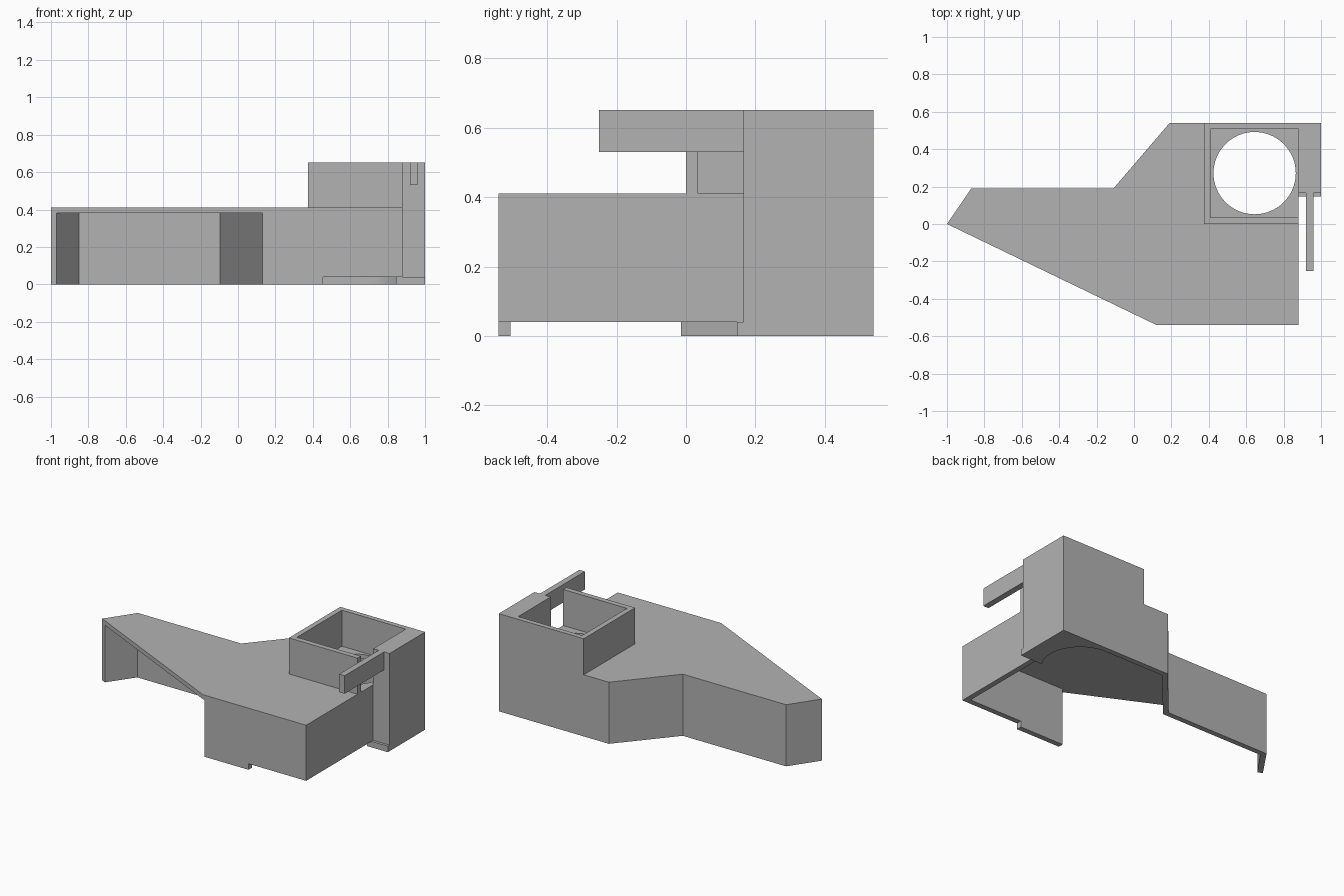
import bpy
import bmesh
from math import cos, sin, radians

cube = bpy.data.objects.get("Cube")
if cube:
    bpy.data.objects.remove(cube, do_unlink=True)

grey = bpy.data.materials.new("plain grey")
grey.use_nodes = True
colour = (0.45, 0.45, 0.45, 1)
grey.diffuse_color = colour
for node in grey.node_tree.nodes:
    if node.type == 'BSDF_PRINCIPLED':
        node.inputs["Base Color"].default_value = colour


def prism(name, outline, low, high):
    """Extrude a plan outline from one height to another."""
    bm = bmesh.new()
    base = bm.faces.new([bm.verts.new((x, y, low)) for x, y in outline])
    grown = bmesh.ops.extrude_face_region(bm, geom=[base])["geom"]
    for v in grown:
        if isinstance(v, bmesh.types.BMVert):
            v.co.z = high
    bmesh.ops.recalc_face_normals(bm, faces=bm.faces[:])
    mesh = bpy.data.meshes.new(name)
    bm.to_mesh(mesh)
    bm.free()
    mesh.materials.append(grey)
    obj = bpy.data.objects.new(name, mesh)
    bpy.context.collection.objects.link(obj)
    return obj


def box(name, x0, x1, y0, y1, z0, z1):
    return prism(name, [(x0, y0), (x1, y0), (x1, y1), (x0, y1)], z0, z1)


def arc(cx, cy, r, start, end, steps):
    angles = [radians(start + (end - start) * i / steps) for i in range(steps + 1)]
    return [(cx + r * cos(a), cy + r * sin(a)) for a in angles]


def cut(obj, cutter):
    """Subtract a cutter and discard it."""
    cutter.hide_render = True
    mod = obj.modifiers.new("cut", 'BOOLEAN')
    mod.operation = 'DIFFERENCE'
    mod.solver = 'EXACT'
    mod.object = cutter
    bpy.context.view_layer.objects.active = obj
    bpy.ops.object.modifier_apply(modifier=mod.name)
    bpy.data.objects.remove(cutter, do_unlink=True)


# Duct body, with the thick column at its back corner
TOP = 0.41
body = prism("duct_body", [
    (-1, 0), (0.12, -0.54), (0.88, -0.54), (0.88, 0.165), (1, 0.165),
    (1, 0.54), (0.19, 0.54), (-0.11, 0.19), (-0.87, 0.19)], 0, TOP)

# Hollow underside: rounded under the fan, open along the diagonal mouth
fan = (0.645, 0.272)
cavity = [(0.13, -0.7), (0.13, -0.505), (0.845, -0.505), (0.845, 0.16)]
cavity += arc(*fan, 0.233, -26, 90, 32)
cavity += [(0.205, 0.505), (-0.095, 0.155), (-0.85, 0.155),
           (-0.97, -0.015), (-1, -0.1), (-1, -0.7)]
cut(body, prism("cavity_cutter", cavity, -0.1, 0.38))

# Round fan opening
cut(body, prism("hole_cutter", arc(*fan, 0.22, 0, 354.375, 63), 0.3, 0.5))

# Shallow gap below the front and side walls
cut(body, prism("gap_cutter", [
    (0.455, -0.6), (1.1, -0.6), (1.1, 0.147), (0.8, 0.147),
    (0.8, -0.48), (0.455, -0.48)], -0.1, 0.04))

# Fan collar, open at one side next to the column
prism("fan_collar", [
    (0.375, 0), (0.88, 0), (0.88, 0.035), (0.41, 0.035), (0.41, 0.507),
    (0.88, 0.507), (0.88, 0.165), (1, 0.165), (1, 0.54), (0.375, 0.54)], TOP, 0.65)

# Mounting arm and small foot on the column
box("mounting_arm", 0.92, 0.96, -0.25, 0.165, 0.53, 0.65)
box("column_foot", 0.88, 1, 0.147, 0.165, 0, 0.04)
